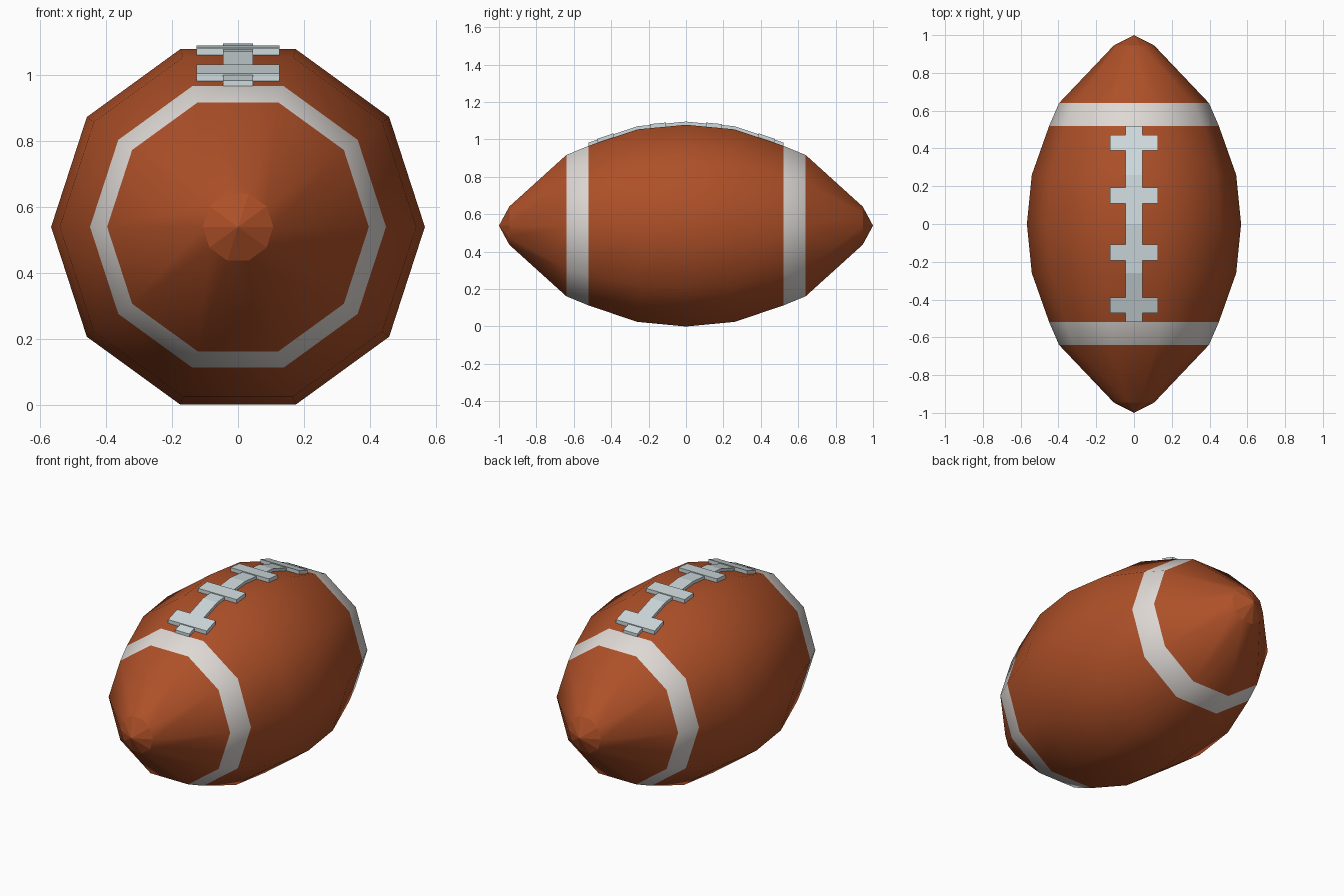
import bpy, bmesh, math

if "Cube" in bpy.data.objects:
    bpy.data.objects.remove(bpy.data.objects["Cube"])

SIDES = 10
COS = math.cos(math.pi / SIDES)          # flat faces sit on top and bottom
# half profile: (distance along y, corner radius)
PROFILE = [(0, 0.567), (0.26, 0.541), (0.52, 0.449), (0.64, 0.397), (0.945, 0.107)]
CENTRE_Z = 0.567 * COS


def material(name, rgb):
    m = bpy.data.materials.new(name)
    m.diffuse_color = (*rgb, 1)
    m.use_nodes = True
    m.node_tree.nodes["Principled BSDF"].inputs["Base Color"].default_value = m.diffuse_color
    return m


leather = material("brown leather", (0.42, 0.08, 0.021))
stripe = material("off white stripe", (0.73, 0.69, 0.66))
lace = material("pale grey lace", (0.62, 0.70, 0.72))


def make_object(name, bm, mats):
    bmesh.ops.recalc_face_normals(bm, faces=bm.faces[:])
    me = bpy.data.meshes.new(name)
    bm.to_mesh(me)
    bm.free()
    for m in mats:
        me.materials.append(m)
    ob = bpy.data.objects.new(name, me)
    bpy.context.collection.objects.link(ob)
    return ob


def top_z(y):
    """Height of the ball's flat top strip at y."""
    y = abs(y)
    for (y0, r0), (y1, r1) in zip(PROFILE, PROFILE[1:]):
        if y <= y1:
            return CENTRE_Z + COS * (r0 + (r1 - r0) * (y - y0) / (y1 - y0))


# ball body: ten-sided rings along y, closed with a point at each end
bm = bmesh.new()
rings = []
for y, r in [(-y, r) for y, r in PROFILE[:0:-1]] + PROFILE:
    rings.append([bm.verts.new((r * math.cos(a), y, CENTRE_Z + r * math.sin(a)))
                  for a in (2 * math.pi * i / SIDES for i in range(SIDES))])
for a, b in zip(rings, rings[1:]):
    for i in range(SIDES):
        j = (i + 1) % SIDES
        f = bm.faces.new((a[i], a[j], b[j], b[i]))
        f.smooth = True
        # painted stripe band
        f.material_index = int(0.52 < abs(f.calc_center_median().y) < 0.64)
for ring, y in ((rings[0], -1), (rings[-1], 1)):
    tip = bm.verts.new((0, y, CENTRE_Z))
    for i in range(SIDES):
        bm.faces.new((ring[i], ring[(i + 1) % SIDES], tip))
make_object("ball_body", bm, [leather, stripe])


def strap(name, half_width, ys, height):
    """Flat band lying on the top of the ball through the given y stations."""
    bm = bmesh.new()
    rows = []
    for y in ys:
        z = top_z(y)
        rows.append([bm.verts.new((x, y, z + dz)) for x, dz in
                     ((-half_width, -0.004), (half_width, -0.004),
                      (half_width, height), (-half_width, height))])
    for a, b in zip(rows, rows[1:]):
        for i in range(4):
            j = (i + 1) % 4
            bm.faces.new((a[i], a[j], b[j], b[i]))
    bm.faces.new(rows[0])
    bm.faces.new(rows[-1])
    make_object(name, bm, [lace])


# long lace and four cross laces
strap("long_lace", 0.046, (-0.52, -0.26, 0, 0.26, 0.52), 0.017)
for n, y in enumerate((-0.43, -0.15, 0.15, 0.43)):
    strap(f"cross_lace_{n + 1}", 0.126, (y - 0.042, y + 0.042), 0.022)
